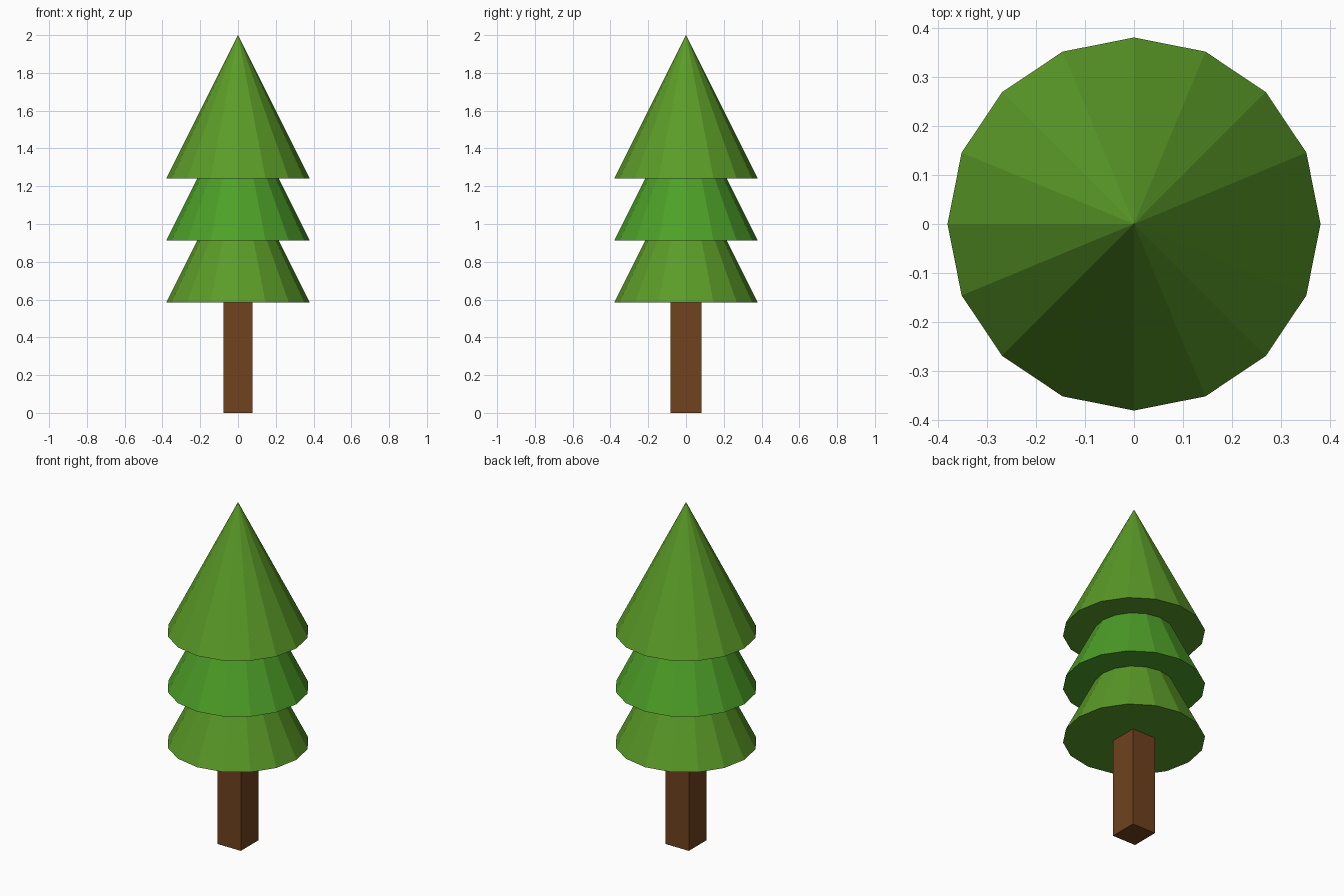
import bpy

if "Cube" in bpy.data.objects:
    bpy.data.objects.remove(bpy.data.objects["Cube"])

TIER_RADIUS = 0.38
TIER_HEIGHT = 0.76


def make_material(name, color):
    mat = bpy.data.materials.new(name)
    mat.diffuse_color = (*color, 1.0)
    mat.use_nodes = True
    mat.node_tree.nodes["Principled BSDF"].inputs["Base Color"].default_value = mat.diffuse_color
    return mat


leaf_green = make_material("leaf_green", (0.105, 0.33, 0.021))
bright_green = make_material("bright_green", (0.075, 0.35, 0.021))
bark_brown = make_material("bark_brown", (0.16, 0.055, 0.013))


def add_tier(name, base_z, mat):
    # 16-sided flat-shaded cone with a closed underside
    bpy.ops.mesh.primitive_cone_add(
        vertices=16, radius1=TIER_RADIUS, radius2=0, depth=TIER_HEIGHT,
        location=(0, 0, base_z + TIER_HEIGHT / 2))
    tier = bpy.context.object
    tier.name = name
    tier.data.materials.append(mat)


# Trunk: square post standing on the ground, meeting the lowest tier
bpy.ops.mesh.primitive_cube_add(size=1, location=(0, 0, 0.295))
trunk = bpy.context.object
trunk.name = "trunk"
trunk.scale = (0.153, 0.166, 0.59)
bpy.ops.object.transform_apply(location=False, rotation=False, scale=True)
trunk.data.materials.append(bark_brown)

# Foliage: three identical overlapping cones
for name, base_z, mat in (
        ("lower_foliage", 0.585, leaf_green),
        ("middle_foliage", 0.912, bright_green),
        ("upper_foliage", 1.24, leaf_green)):
    add_tier(name, base_z, mat)
